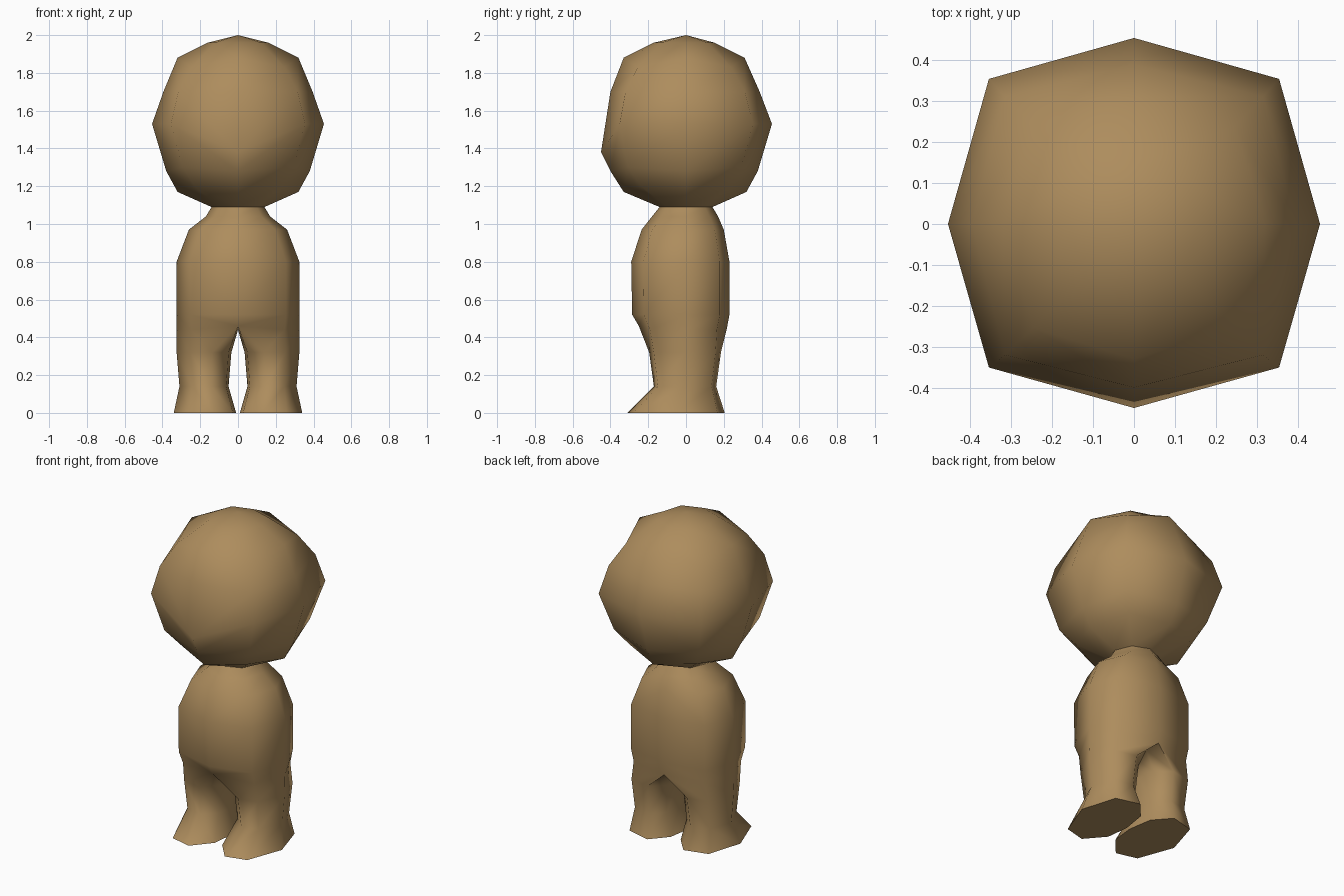
import bpy
import bmesh
import math

cube = bpy.data.objects.get("Cube")
if cube:
    bpy.data.objects.remove(cube, do_unlink=True)

# One clay-brown colour for the whole figure
clay = bpy.data.materials.new("clay_brown")
clay.use_nodes = True
colour = (0.42, 0.265, 0.11, 1)
clay.diffuse_color = colour
clay.node_tree.nodes["Principled BSDF"].inputs["Base Color"].default_value = colour

bm = bmesh.new()


def half_ring(z, side, front, back, corner, front_lift=0, corner_lift=0):
    """Five points around the +x half, from front centre to back centre."""
    points = [
        (0, -front, z + front_lift),
        (corner * side, -corner * front, z + corner_lift),
        (side, 0, z),
        (corner * side, corner * back, z + corner_lift),
        (0, back, z),
    ]
    return [bm.verts.new(p) for p in points]


def leg_ring(z, inner, outer, front, back):
    """Eight points around one leg, in the same order as the torso rim."""
    pattern = [(-.3, -1), (.5, -.87), (1, 0), (.6, .85),
               (-.3, 1), (-.85, .6), (-1, 0), (-.9, -.55)]
    cx, rx = (inner + outer) / 2, (outer - inner) / 2
    cy, ry = (back - front) / 2, (back + front) / 2
    return [bm.verts.new((cx + u * rx, cy + v * ry, z)) for u, v in pattern]


def bridge(lower, upper, closed=False):
    """Join two rings with quads."""
    count = len(lower)
    for i in range(count if closed else count - 1):
        j = (i + 1) % count
        bm.faces.new((lower[i], lower[j], upper[j], upper[i]))


# Torso, neck and head, from the hips upward:
# height, side, front, back, corner fraction, front lift, corner lift
profile = [
    (.44, .325, .25, .215, .76, .02, 0),
    (.52, .325, .285, .23, .78, 0, 0),
    (.80, .325, .29, .23, .78, 0, 0),
    (.97, .26, .235, .20, .76, 0, 0),
    (1.04, .17, .18, .17, .73, 0, 0),
    (1.09, .14, .14, .14, .71, 0, 0),
    (1.17, .32, .33, .32, .72, 0, .03),
    (1.28, .38, .40, .38, .77, 0, .02),
    (1.53, .455, .45, .455, .78, -.15, 0),
    (1.70, .395, .40, .39, .80, 0, 0),
    (1.88, .32, .33, .31, .77, 0, -.05),
    (1.96, .16, .17, .15, .75, 0, 0),
]
rings = [half_ring(*row) for row in profile]
for lower, upper in zip(rings, rings[1:]):
    bridge(lower, upper)

# Crown of the head
crown = bm.verts.new((0, 0, 2))
for a, b in zip(rings[-1], rings[-1][1:]):
    bm.faces.new((a, b, crown))

# Crotch line closes the torso rim into a leg opening
crotch = [bm.verts.new((0, y, .44)) for y in (.11, 0, -.12)]
leg = [rings[0] + crotch]

# Leg and foot: height, inner, outer, front, back
for row in [(.32, .035, .325, .195, .185),
            (.14, .05, .31, .17, .16),
            (0, .01, .34, .31, .205)]:
    leg.append(leg_ring(*row))
for upper, lower in zip(leg, leg[1:]):
    bridge(lower, upper, closed=True)
bm.faces.new(leg[-1])

bmesh.ops.recalc_face_normals(bm, faces=bm.faces)
mesh = bpy.data.meshes.new("body")
bm.to_mesh(mesh)
bm.free()
mesh.materials.append(clay)
body = bpy.data.objects.new("body", mesh)
bpy.context.collection.objects.link(body)

# Smooth shading with a sharp sole edge
bpy.ops.object.select_all(action="DESELECT")
body.select_set(True)
bpy.context.view_layer.objects.active = body
bpy.ops.object.shade_smooth_by_angle(angle=math.radians(75))

# The other half
mirror = body.modifiers.new("mirror", "MIRROR")
mirror.use_axis[0] = True
mirror.use_clip = True
